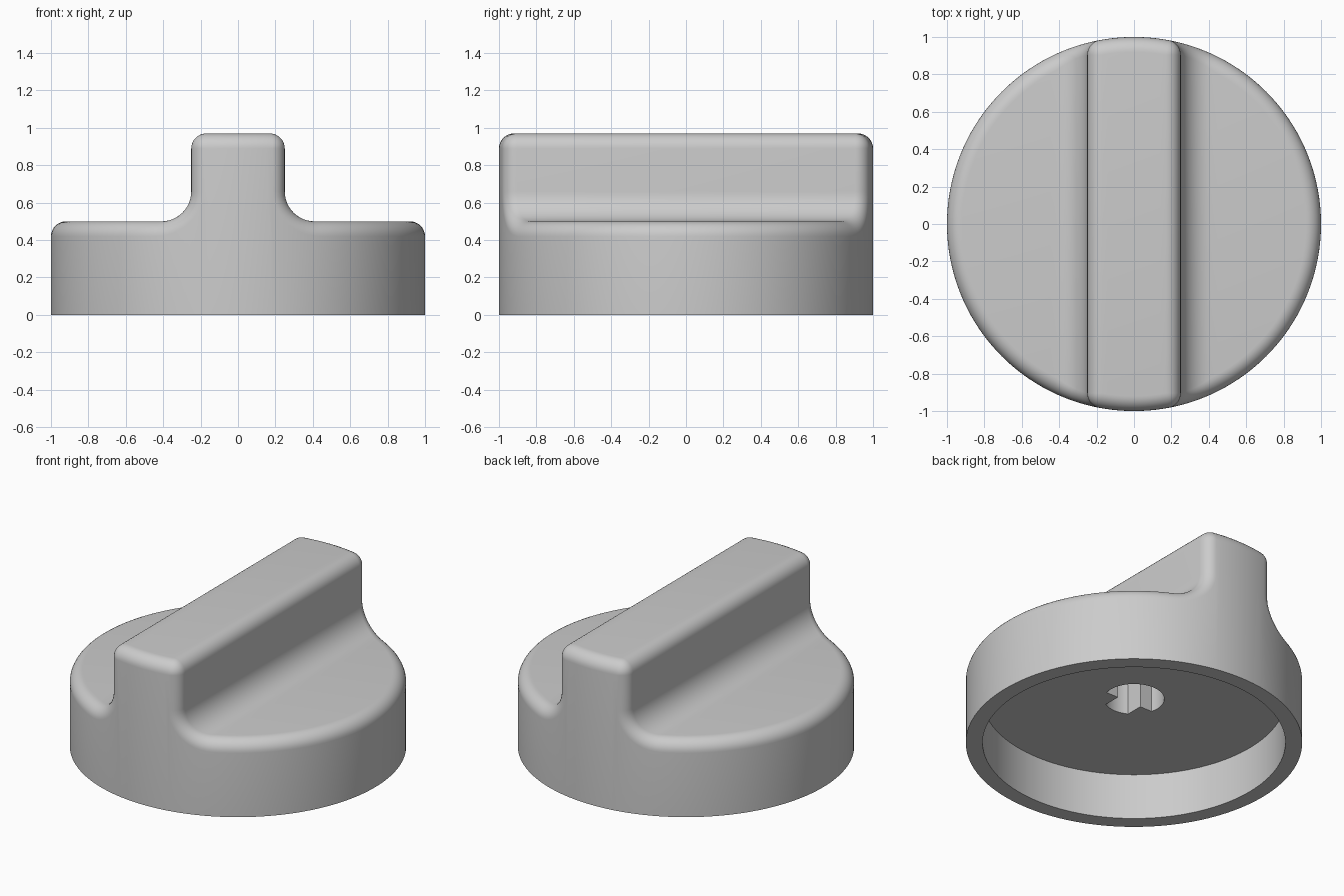
import bpy, bmesh, math
from mathutils import Vector

cube = bpy.data.objects.get("Cube")
if cube:
    bpy.data.objects.remove(cube, do_unlink=True)

R = 0.08                 # edge rounding radius
CORE = 1 - R             # radius of the core that the rounding is swept around
HALF, TOP, FLOOR = 0.25, 0.97, 0.50
FILLET = 0.16            # concave blend between grip and disc
STEPS = 8
RECESS_R, RECESS_Z, BORE_Z = 0.9, 0.30, 0.80

bm = bmesh.new()
cache = {}


def vert(co):
    key = tuple(round(c, 5) + 0.0 for c in co)
    if key not in cache:
        cache[key] = bm.verts.new(co)
    return cache[key]


def face(points):
    verts = []
    for p in points:
        v = vert(p)
        if v not in verts:
            verts.append(v)
    if len(verts) > 2 and not bm.faces.get(verts):
        bm.faces.new(verts)


def half_profile():
    """Core outline from the middle outwards: x, z and the surface normal."""
    pts = []
    core_half = HALF - R
    for i in range(7):                                   # grip top
        pts.append((core_half * i / 6, TOP - R, 0, 1))
    for i in range(1, STEPS + 1):                        # rounded grip edge
        a = math.pi / 2 * i / STEPS
        pts.append((core_half, TOP - R, math.sin(a), math.cos(a)))
    cx, cz, rad = HALF + FILLET, FLOOR + FILLET, FILLET + R
    for i in range(13):                                  # concave blend
        a = math.pi / 2 * i / 12
        pts.append((cx - rad * math.cos(a), cz - rad * math.sin(a),
                    math.cos(a), math.sin(a)))
    start = math.asin(cx / CORE)
    for i in range(1, 25):                               # disc top
        a = start + (math.pi / 2 - start) * i / 24
        pts.append((CORE * math.sin(a), FLOOR - R, 0, 1))
    return pts


def rounded_edge(sample, side):
    """Arc from the round side wall to the top surface."""
    x, z, nx, nz = sample
    y = side * math.sqrt(max(CORE * CORE - x * x, 0))
    n1, n2 = Vector((x, y, 0)) / CORE, Vector((nx, 0, nz))
    p = Vector((x, y, z))
    return [p + R * n1.slerp(n2, k / STEPS) for k in range(STEPS + 1)]


right = half_profile()
profile = [(-x, z, -nx, nz) for x, z, nx, nz in reversed(right[1:])] + right
rims = {s: [rounded_edge(p, s) for p in profile] for s in (-1, 1)}

# Top surface with rounded edges
for i in range(len(profile) - 1):
    for s in (-1, 1):
        a, b = rims[s][i], rims[s][i + 1]
        for k in range(STEPS):
            face([a[k], a[k + 1], b[k + 1], b[k]])
    face([rims[-1][i][-1], rims[1][i][-1], rims[1][i + 1][-1], rims[-1][i + 1][-1]])


def at_height(p, z, scale=1):
    return Vector((p.x * scale, p.y * scale, z))


# Side wall, bottom ring and recess wall, column by column
outline = []
for s in (-1, 1):
    columns = []
    for rim in rims[s]:
        p = rim[0]
        if columns and abs(columns[-1][0].x - p.x) < 1e-5:
            columns[-1].append(p)
        else:
            columns.append([p])
    for a, b in zip(columns, columns[1:]):
        left = a if a[0].x < 0 else a[-1:]
        far = b if b[0].x > 0 else b[:1]
        pa, pb = a[0], b[0]
        face([at_height(pa, 0), *left, *far, at_height(pb, 0)])
        inner = [at_height(p, 0, RECESS_R) for p in (pa, pb)]
        roof = [at_height(p, RECESS_Z, RECESS_R) for p in (pb, pa)]
        face([at_height(pa, 0), at_height(pb, 0), inner[1], inner[0]])
        face(inner + roof)
    ring = [at_height(c[0], RECESS_Z, RECESS_R) for c in columns]
    outline += ring[:-1] if s < 0 else ring[:0:-1]

# Keyed shaft bore
BORE, KEY, STEP = 0.18, 0.087, -0.045


def arc(a0, a1, n):
    return [(BORE * math.cos(a0 + (a1 - a0) * i / n),
             BORE * math.sin(a0 + (a1 - a0) * i / n)) for i in range(n + 1)]


a0, a1 = math.asin(STEP / BORE), math.acos(KEY / BORE)
bore = arc(a0, math.pi - a0, 32) + [(-KEY, STEP)]
bore += arc(math.pi + a1, 2 * math.pi - a1, 8) + [(KEY, STEP)]
for p, q in zip(bore, bore[1:] + bore[:1]):
    face([(*p, RECESS_Z), (*q, RECESS_Z), (*q, BORE_Z), (*p, BORE_Z)])
face([(*p, BORE_Z) for p in bore])

# Recess ceiling around the bore
edges = []
for loop in (outline, [(*p, RECESS_Z) for p in bore]):
    vs = [vert(p) for p in loop]
    for u, v in zip(vs, vs[1:] + vs[:1]):
        edges.append(bm.edges.get((u, v)) or bm.edges.new((u, v)))
bmesh.ops.triangle_fill(bm, edges=edges, use_beauty=True, normal=(0, 0, -1))
bmesh.ops.recalc_face_normals(bm, faces=bm.faces)

mesh = bpy.data.meshes.new("control_knob")
bm.to_mesh(mesh)
bm.free()
knob = bpy.data.objects.new("control_knob", mesh)
bpy.context.collection.objects.link(knob)

# Single grey plastic
grey = bpy.data.materials.new("light_grey_plastic")
grey.use_nodes = True
colour = (0.6, 0.6, 0.6, 1)
grey.diffuse_color = colour
grey.node_tree.nodes["Principled BSDF"].inputs["Base Color"].default_value = colour
mesh.materials.append(grey)

bpy.ops.object.select_all(action="DESELECT")
knob.select_set(True)
bpy.context.view_layer.objects.active = knob
bpy.ops.object.shade_smooth_by_angle(angle=math.radians(35))
